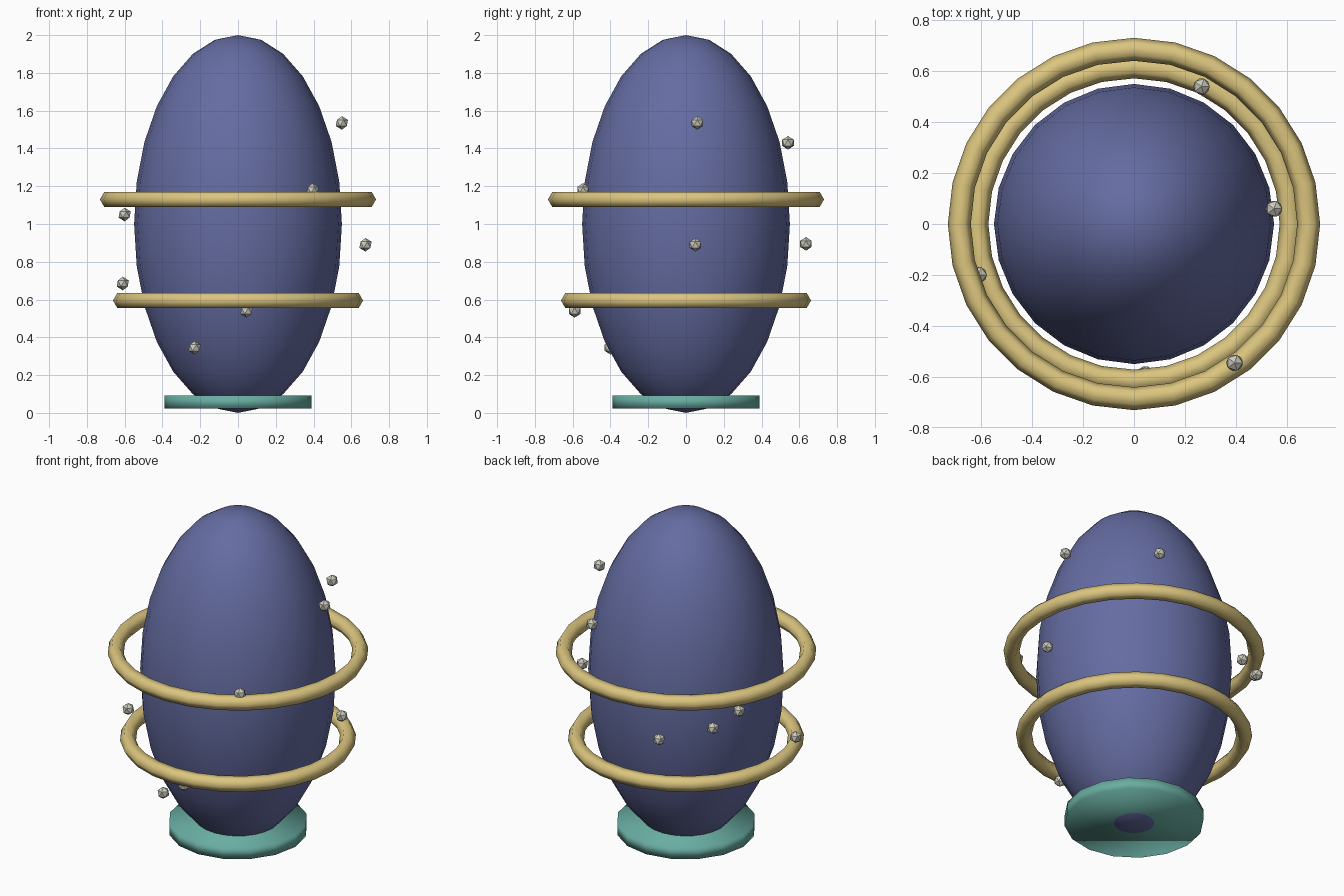
import bpy

cube = bpy.data.objects.get("Cube")
if cube:
    bpy.data.objects.remove(cube, do_unlink=True)


def material(name, rgb):
    mat = bpy.data.materials.new(name)
    mat.use_nodes = True
    colour = (*rgb, 1.0)
    mat.diffuse_color = colour
    mat.node_tree.nodes["Principled BSDF"].inputs["Base Color"].default_value = colour
    return mat


def finish(name, mat, smooth=True):
    obj = bpy.context.object
    obj.name = name
    obj.data.materials.append(mat)
    if smooth:
        bpy.ops.object.shade_smooth()
    return obj


indigo = material("indigo", (0.13, 0.15, 0.36))
gold = material("gold", (0.71, 0.56, 0.21))
teal = material("teal", (0.14, 0.42, 0.36))
pale_grey = material("pale grey", (0.60, 0.59, 0.51))

# Egg-shaped body
bpy.ops.mesh.primitive_uv_sphere_add(segments=24, ring_count=14, radius=1, location=(0, 0, 1))
body = finish("egg_body", indigo)
body.scale = (0.55, 0.55, 1.0)

# Foot disc
bpy.ops.mesh.primitive_cylinder_add(vertices=16, radius=0.39, depth=0.07, location=(0, 0, 0.058))
finish("foot_disc", teal)

# Floating rings with a six-sided section
for name, radius, height in (("upper_ring", 0.686, 1.13), ("lower_ring", 0.617, 0.595)):
    bpy.ops.mesh.primitive_torus_add(
        major_segments=28, minor_segments=6, major_radius=radius,
        minor_radius=0.045, location=(0, 0, height))
    finish(name, gold)

# Faceted beads orbiting the body
beads = [
    (0.55, 0.06, 1.535), (0.265, 0.54, 1.43), (0.395, -0.545, 1.18),
    (-0.60, 0.34, 1.05), (-0.51, 0.465, 0.967), (0.675, 0.05, 0.89),
    (-0.26, 0.635, 0.895), (-0.61, -0.20, 0.685), (0.045, -0.59, 0.54),
    (-0.23, -0.40, 0.345),
]
for i, place in enumerate(beads, 1):
    bpy.ops.mesh.primitive_ico_sphere_add(subdivisions=1, radius=0.036, location=place)
    finish(f"bead_{i}", pale_grey, smooth=False)
